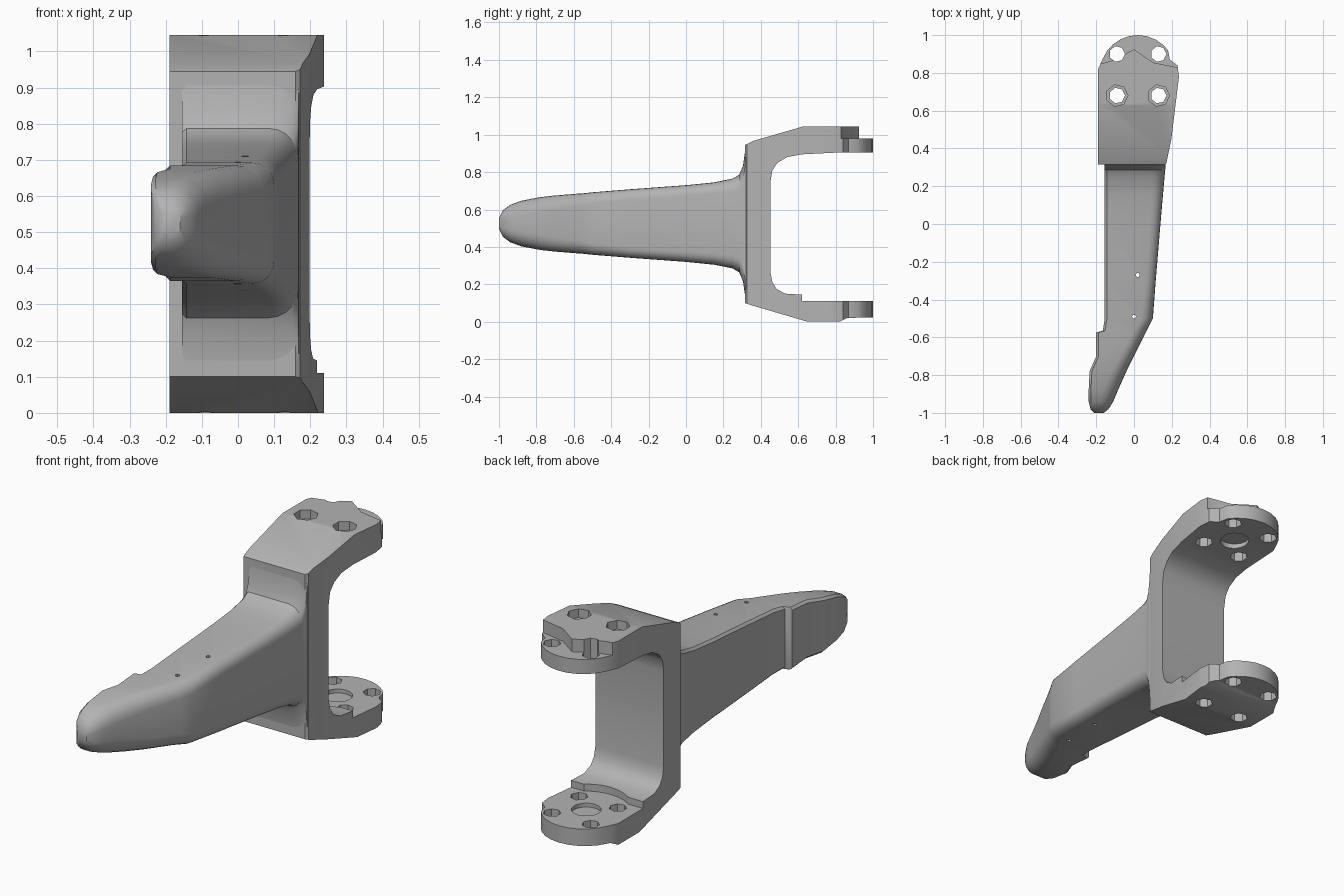
import bpy, bmesh, math
from mathutils import Vector

cube = bpy.data.objects.get("Cube")
if cube:
    bpy.data.objects.remove(cube, do_unlink=True)

grey = bpy.data.materials.new("plain grey")
grey.use_nodes = True
grey.diffuse_color = (0.45, 0.45, 0.45, 1)
grey.node_tree.nodes["Principled BSDF"].inputs["Base Color"].default_value = grey.diffuse_color


def make_object(name, bm):
    bmesh.ops.recalc_face_normals(bm, faces=bm.faces)
    mesh = bpy.data.meshes.new(name)
    bm.to_mesh(mesh)
    bm.free()
    mesh.materials.append(grey)
    obj = bpy.data.objects.new(name, mesh)
    bpy.context.collection.objects.link(obj)
    return obj


def prism(name, points, direction):
    """Extrude a closed loop of 3D points along a direction."""
    bm = bmesh.new()
    face = bm.faces.new([bm.verts.new(p) for p in points])
    grown = bmesh.ops.extrude_face_region(bm, geom=[face], use_keep_orig=True)
    moved = [v for v in grown["geom"] if isinstance(v, bmesh.types.BMVert)]
    bmesh.ops.translate(bm, verts=moved, vec=Vector(direction))
    return make_object(name, bm)


def drill(x, y, radius, low, high, sides):
    ring = [(x + radius * math.cos(a), y + radius * math.sin(a), low)
            for a in (math.tau * i / sides for i in range(sides))]
    return prism("cutter", ring, (0, 0, high - low))


def combine(obj, cutter, operation):
    mod = obj.modifiers.new(operation, "BOOLEAN")
    mod.operation, mod.solver, mod.object = operation, "EXACT", cutter
    cutter.hide_render = True
    activate(obj)
    bpy.ops.object.modifier_apply(modifier=mod.name)
    bpy.data.objects.remove(cutter, do_unlink=True)


def activate(obj):
    for other in bpy.context.selected_objects:
        other.select_set(False)
    obj.select_set(True)
    bpy.context.view_layer.objects.active = obj


def shade(obj):
    activate(obj)
    bpy.ops.object.shade_smooth_by_angle(angle=math.radians(32))


MID = 0.525

# Tapered lever: y, flat side x, rounded side x, half height, corner radius
stations = [
    (-1.0, -.21, -.16, .03, .02), (-.98, -.23, -.135, .07, .05),
    (-.94, -.24, -.11, .1, .07), (-.88, -.24, -.085, .122, .08),
    (-.78, -.235, -.04, .141, .08), (-.7, -.2, 0, .15, .075),
    (-.575, -.2, .062, .16, .07), (-.565, -.165, .067, .16, .07),
    (-.5, -.155, .1, .167, .06), (-.3, -.155, .115, .183, .055),
    (0, -.155, .14, .205, .055), (.15, -.155, .153, .22, .06),
    (.25, -.155, .162, .24, .07), (.285, -.155, .165, .262, .08),
    (.305, -.155, .167, .31, .08), (.315, -.155, .168, .38, .08),
    (.32, -.155, .168, .42, .06), (.42, -.155, .18, .42, .03),
]


def section(y, flat, rounded, half, radius, steps=5):
    radius = min(radius, half * .95)
    edge = min(.012, half * .3)
    upper = [(flat, half - edge), (flat + edge, half)]
    for i in range(steps + 1):
        a = math.pi / 2 * (1 - i / steps)
        upper.append((rounded - radius + radius * math.cos(a),
                      half - radius + radius * math.sin(a)))
    loop = upper + [(x, -z) for x, z in reversed(upper)]
    return [(x, y, MID + z) for x, z in loop]


bm = bmesh.new()
loops = [[bm.verts.new(p) for p in section(*s)] for s in stations]
for a, b in zip(loops, loops[1:]):
    for i in range(len(a)):
        j = (i + 1) % len(a)
        bm.faces.new((a[i], a[j], b[j], b[i]))
bm.faces.new(loops[0])
bm.faces.new(loops[-1])
lever = make_object("lever_arm", bm)
for x, y in ((.02, -.27), (0, -.49)):
    combine(lever, drill(x, y, .011, 0, 1.1, 6), "DIFFERENCE")
shade(lever)

# Forked bracket: C-shaped side profile trimmed by the plan outline
profile = [
    (.315, .945), (.36, .967), (.63, 1.045), (1.05, 1.045), (1.05, .905),
    (.82, .905), (.62, .895), (.54, .88), (.49, .85), (.462, .81), (.452, .75),
    (.452, .26), (.462, .21), (.485, .175), (.53, .15), (.62, .145), (.62, .11),
    (1.05, .11), (1.05, .025), (.86, .02), (.82, 0), (.65, 0), (.36, .085), (.315, .1),
]
bracket = prism("forked_bracket", [(-.4, y, z) for y, z in profile], (.8, 0, 0))

outline = [(-.19, .3), (.14, .3), (.172, .325), (.198, .45), (.238, .78), (.23, .84),
           (.19, .87), (.18, .92)]
for i in range(9):
    a = math.radians(48 + 110 * i / 8)
    outline.append((.02 + .2 * math.cos(a), .8 + .2 * math.sin(a)))
outline.append((-.19, .82))
combine(bracket, prism("cutter", [(x, y, -.2) for x, y in outline], (0, 0, 1.5)), "INTERSECT")

# Stepped end of the upper ear
step = [(-.3, .84), (-.17, .85), (-.1, .87), (0, .925), (.1, .855), (.3, .815),
        (.3, 1.2), (-.3, 1.2)]
combine(bracket, prism("cutter", [(x, y, .98) for x, y in step], (0, 0, .2)), "DIFFERENCE")

# Round seat and shallow centre pockets on the inner faces
combine(bracket, drill(.02, .8, .22, .11, .2, 32), "DIFFERENCE")
combine(bracket, drill(.02, .78, .07, .09, .2, 16), "DIFFERENCE")
combine(bracket, drill(.02, .78, .07, .85, .925, 16), "DIFFERENCE")

# Bolt holes through both ears, countersunk on the near pair
for x in (-.09, .13):
    for y in (.68, .9):
        combine(bracket, drill(x, y, .042, -.1, 1.2, 7), "DIFFERENCE")
    combine(bracket, drill(x, .68, .058, 1.0, 1.2, 7), "DIFFERENCE")
shade(bracket)
